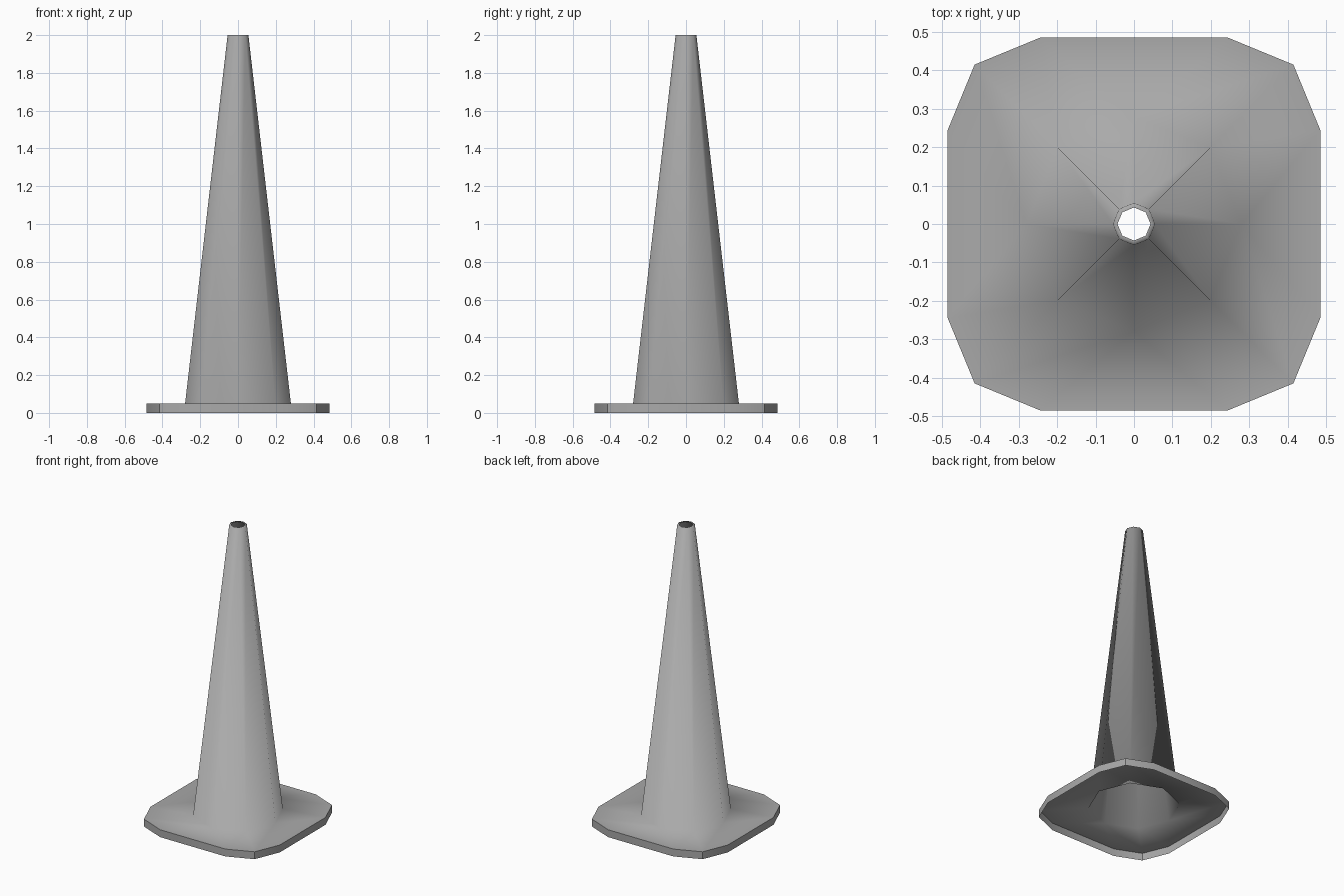
import bpy
import bmesh
import math

cube = bpy.data.objects.get("Cube")
if cube:
    bpy.data.objects.remove(cube)

SIDES = 8
HEIGHT = 2.0
PLATE = 0.05

# Single grey material
grey = bpy.data.materials.new("plain_grey")
grey.use_nodes = True
colour = (0.4, 0.4, 0.4, 1.0)
grey.diffuse_color = colour
grey.node_tree.nodes["Principled BSDF"].inputs["Base Color"].default_value = colour

bm = bmesh.new()


def ring(radius, z):
    """Octagonal ring with corners on the axes and diagonals."""
    angles = [math.tau * i / SIDES for i in range(SIDES)]
    return [bm.verts.new((radius * math.cos(a), radius * math.sin(a), z)) for a in angles]


def plate_ring(z):
    """Square outline with each corner cut into two facets."""
    verts = []
    for quarter in range(4):
        c, s = round(math.cos(quarter * math.pi / 2)), round(math.sin(quarter * math.pi / 2))
        for x, y in ((0.485, -0.245), (0.485, 0.245), (0.415, 0.415)):
            verts.append(bm.verts.new((c * x - s * y, s * x + c * y, z)))
    return verts


def bridge(lower, upper):
    n = len(lower)
    for i in range(n):
        j = (i + 1) % n
        bm.faces.new((lower[i], lower[j], upper[j], upper[i]))


# Hollow tapering body with a narrow lip round the top hole
foot = ring(0.28, PLATE)
crown = ring(0.055, HEIGHT)
bridge(foot, crown)
bridge(crown, ring(0.043, HEIGHT))

# Base skirt, open underneath
rim_low, rim_top = plate_ring(0), plate_ring(PLATE)
bridge(rim_low, rim_top)

# Base top: one triangle per side and two quads per corner
for q in range(4):
    a, b, corner = rim_top[3 * q:3 * q + 3]
    after = rim_top[(3 * q + 3) % 12]
    side, diagonal, next_side = (foot[(2 * q + k) % SIDES] for k in range(3))
    bm.faces.new((a, b, side))
    bm.faces.new((b, corner, diagonal, side))
    bm.faces.new((corner, after, next_side, diagonal))

# Smooth everywhere except the hard edges of the base rim
bm.normal_update()
rim = set(rim_low + rim_top)
for face in bm.faces:
    face.smooth = True
for edge in bm.edges:
    if all(v in rim for v in edge.verts):
        edge.smooth = edge.calc_face_angle(0) < math.radians(30)

mesh = bpy.data.meshes.new("cone_with_base")
bm.to_mesh(mesh)
bm.free()
mesh.materials.append(grey)
bpy.context.collection.objects.link(bpy.data.objects.new("cone_with_base", mesh))
